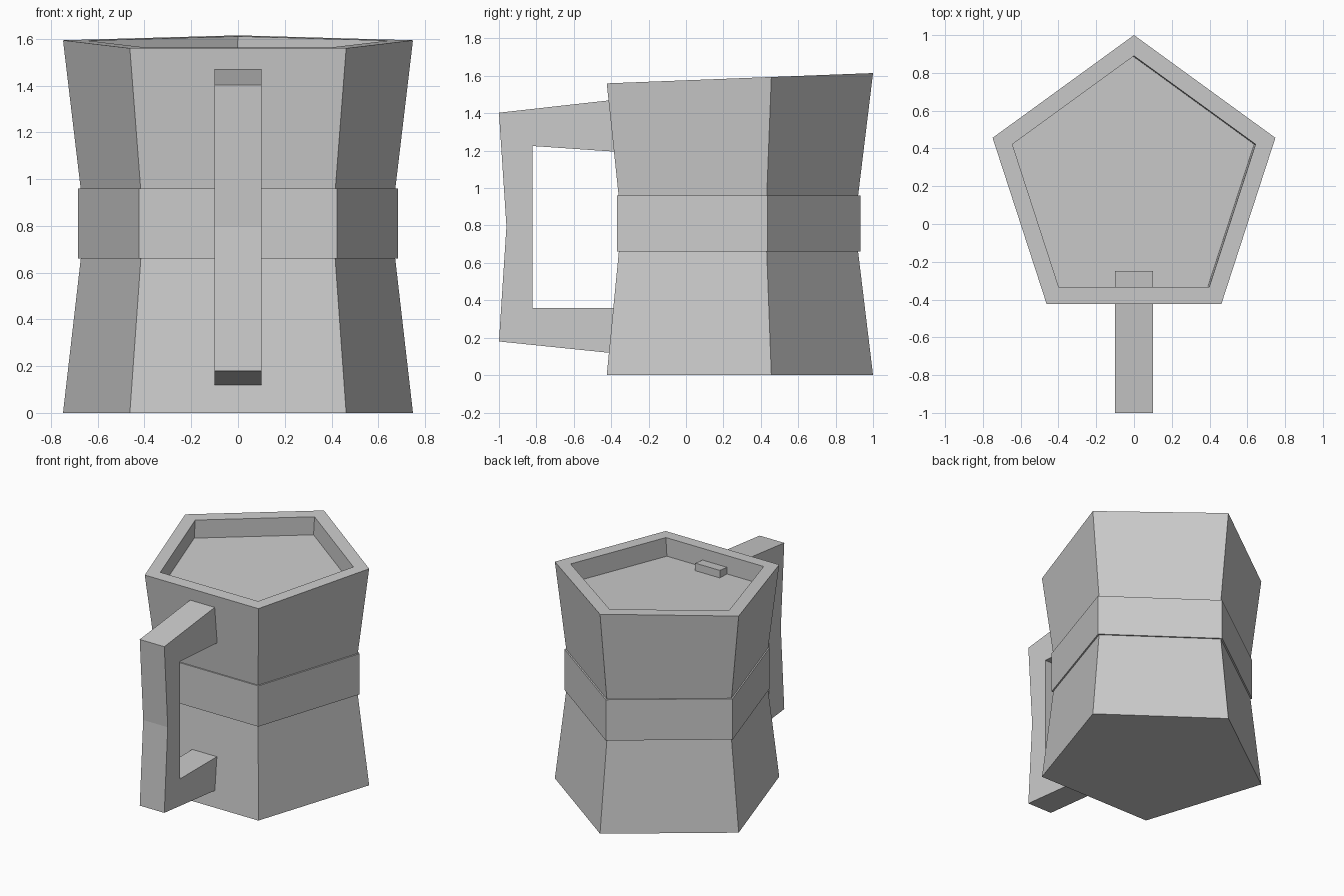
import bpy
import math

if "Cube" in bpy.data.objects:
    bpy.data.objects.remove(bpy.data.objects["Cube"])

grey = bpy.data.materials.new("grey")
grey.diffuse_color = (0.6, 0.6, 0.6, 1.0)
grey.use_nodes = True
grey.node_tree.nodes["Principled BSDF"].inputs["Base Color"].default_value = grey.diffuse_color

CENTRE_Y = 0.213


def rim_z(y):
    """Height of the slightly tilted rim."""
    return 1.56 + (y + 0.42) * 0.0387


def ring(radius, height, shift=0.0):
    """Pentagon with one corner pointing to the back; height is a function of y."""
    points = []
    for i in range(5):
        a = math.radians(90 + 72 * i)
        x, y = radius * math.cos(a), CENTRE_Y + radius * math.sin(a)
        points.append((x + shift, y, height(y)))
    return points


def loft(name, rings, closed=False):
    """Join rings of equal size with side faces; cap the ends or close the loop."""
    n = len(rings[0])
    verts = [p for r in rings for p in r]
    count = len(rings)
    faces = []
    for k in range(count if closed else count - 1):
        a, b = k * n, ((k + 1) % count) * n
        faces += [(a + i, a + (i + 1) % n, b + (i + 1) % n, b + i) for i in range(n)]
    if not closed:
        faces.append(tuple(reversed(range(n))))
        faces.append(tuple(range((count - 1) * n, count * n)))
    mesh = bpy.data.meshes.new(name)
    mesh.from_pydata(verts, [], faces)
    mesh.materials.append(grey)
    obj = bpy.data.objects.new(name, mesh)
    bpy.context.collection.objects.link(obj)
    return obj


# Waisted cup with a tilted rim and a shallow recess
loft("cup_body", [
    ring(0.787, lambda y: 0.0),
    ring(0.689, lambda y: 0.81),
    ring(0.787, rim_z),
    ring(0.677, rim_z),
    ring(0.677, lambda y: rim_z(y) - 0.135, -0.008),
])

# Band around the waist
loft("waist_band", [
    ring(0.68, lambda y: 0.66),
    ring(0.72, lambda y: 0.66),
    ring(0.72, lambda y: 0.96),
    ring(0.68, lambda y: 0.96),
], closed=True)

# Angular handle: (outer, inner) points from the top arm to the bottom arm, as (y, z)
HANDLE = [
    ((-0.25, 1.487), (-0.25, 1.186)),
    ((-1.0, 1.403), (-0.82, 1.225)),
    ((-0.96, 0.795), (-0.82, 0.795)),
    ((-1.0, 0.18), (-0.82, 0.36)),
    ((-0.25, 0.103), (-0.25, 0.36)),
]
loft("handle", [
    [(-0.1, *outer), (0.1, *outer), (0.1, *inner), (-0.1, *inner)]
    for outer, inner in HANDLE
])
